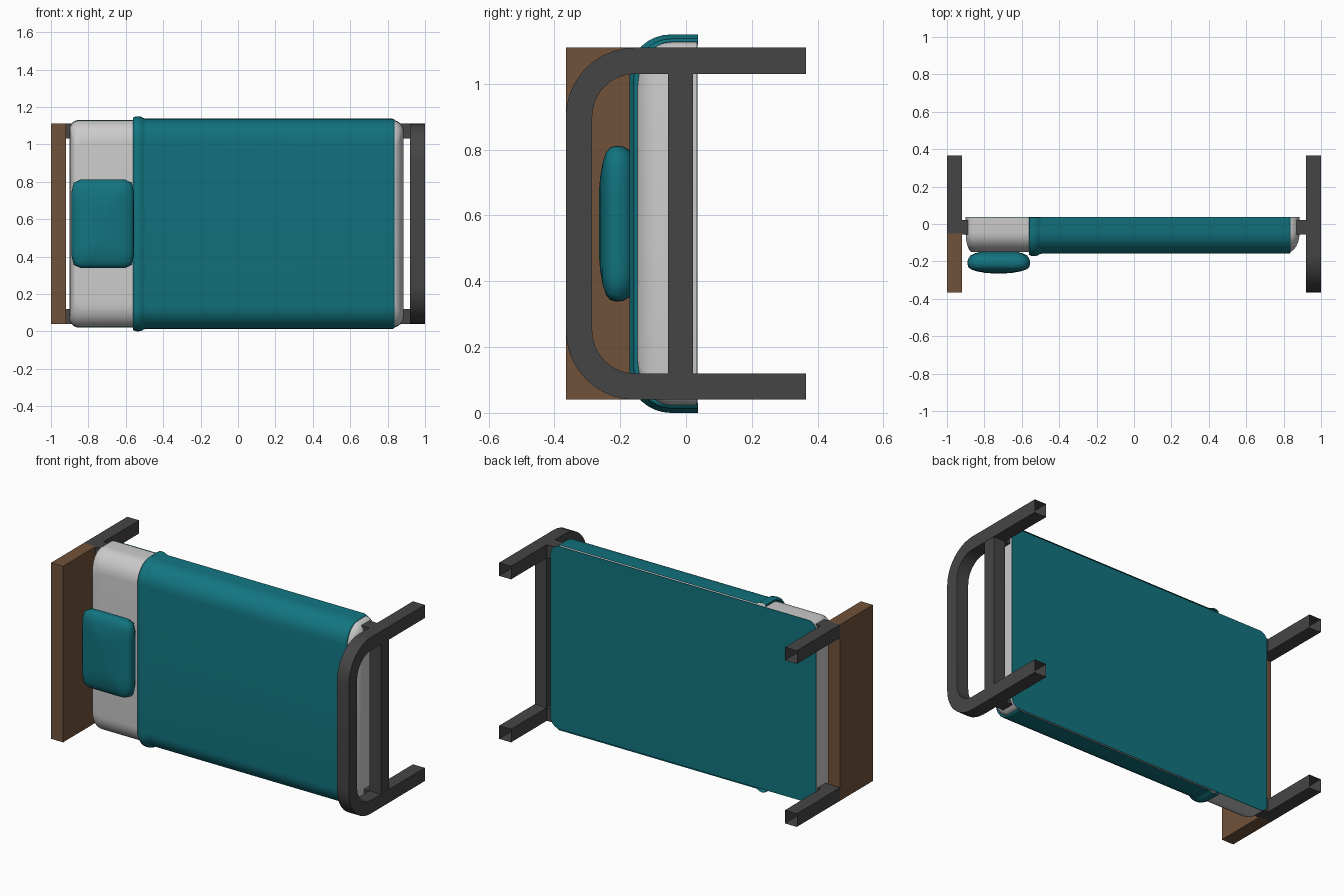
import bpy, bmesh
from math import sin, cos, pi

if "Cube" in bpy.data.objects:
    bpy.data.objects.remove(bpy.data.objects["Cube"])

ZC = 0.575  # middle of the bed width


def material(name, rgb):
    m = bpy.data.materials.new(name)
    m.diffuse_color = (*rgb, 1)
    m.use_nodes = True
    m.node_tree.nodes["Principled BSDF"].inputs["Base Color"].default_value = m.diffuse_color
    return m


TEAL = material("teal_cloth", (0.006, 0.175, 0.215))
WOOD = material("brown_wood", (0.165, 0.085, 0.042))
METAL = material("dark_metal", (0.06, 0.06, 0.06))
SHEET = material("light_cloth", (0.55, 0.55, 0.55))


def loft(name, rings, mat, closed=True, start=False, end=False, angle=40):
    """Skin a list of matching point rings, with optional end caps."""
    bm = bmesh.new()
    vs = [[bm.verts.new(p) for p in r] for r in rings]
    n = len(rings[0])
    for a, b in zip(vs, vs[1:]):
        for i in range(n if closed else n - 1):
            j = (i + 1) % n
            bm.faces.new((a[i], a[j], b[j], b[i]))
    if start:
        bm.faces.new(vs[0])
    if end:
        bm.faces.new(vs[-1])
    bmesh.ops.recalc_face_normals(bm, faces=bm.faces)
    me = bpy.data.meshes.new(name)
    bm.to_mesh(me)
    bm.free()
    me.materials.append(mat)
    ob = bpy.data.objects.new(name, me)
    bpy.context.collection.objects.link(ob)
    bpy.ops.object.select_all(action='DESELECT')
    ob.select_set(True)
    bpy.context.view_layer.objects.active = ob
    if angle:
        bpy.ops.object.shade_smooth_by_angle(angle=angle * pi / 180)
    return ob


def box(name, x, y, z, mat, caps=True):
    """Box running along y; open ends when caps is False."""
    rings = [[(x[0], t, z[0]), (x[1], t, z[0]), (x[1], t, z[1]), (x[0], t, z[1])] for t in y]
    return loft(name, rings, mat, start=caps, end=caps, angle=0)


def bed_ring(y, x0, x1, hz, r0, r1):
    """Rounded rectangle in the xz plane; r0 = head corner radius, r1 = foot."""
    pts = []
    corners = [(x1 - r1, 1, r1, 0), (x0 + r0, 1, r0, 1), (x0 + r0, -1, r0, 2), (x1 - r1, -1, r1, 3)]
    for cx, s, r, q in corners:
        for k in range(7):
            a = (q + k / 6) * pi / 2
            pts.append((cx + r * cos(a), y, ZC + s * (hz - r) + r * sin(a)))
    return pts


# Mattress with rounded upper edges
rings = [bed_ring(0.034, -0.9, 0.885, 0.553, 0.05, 0.06)]
for k in range(9):
    a = k / 8 * pi / 2
    t = 1 - cos(a)
    rings.append(bed_ring(-0.045 - 0.105 * sin(a), -0.9 + 0.035 * t, 0.885 - 0.06 * t,
                          0.553 - 0.12 * t, 0.05, 0.06))
loft("mattress", rings, SHEET, start=True, end=True)

# Flat cloth under the mattress
loft("under_sheet", [bed_ring(y, -0.9, 0.885, 0.555, 0.05, 0.06) for y in (0.0345, 0.037)],
     TEAL, start=True, end=True)


# Blanket draped over top and sides, with a rolled fold near the pillow
def drape(x, off):
    half = [(0.036, 0.553 + off)]
    for k in range(9):
        a = k / 8 * pi / 2
        half.append((-0.045 - (0.105 + off) * sin(a), 0.433 + off + 0.12 * cos(a)))
    return [(x, y, ZC + z) for y, z in half] + [(x, y, ZC - z) for y, z in reversed(half)]


stations = [(-0.55, -0.002), (-0.562, 0.006), (-0.56, 0.015), (-0.548, 0.021), (-0.532, 0.022),
            (-0.516, 0.019), (-0.505, 0.012), (-0.495, 0.009), (0.825, 0.009), (0.835, 0.006),
            (0.838, 0.0), (0.835, -0.006), (0.8, -0.008)]
loft("blanket", [drape(x, o) for x, o in stations], TEAL, closed=False, angle=50)


# Pillow: stacked soft rectangles
def pillow_ring(y, inset):
    pts = []
    for k in range(40):
        a = k / 40 * 2 * pi
        c, s = cos(a), sin(a)
        d = (abs(c) ** 9 + abs(s) ** 9) ** (1 / 9)
        pts.append((-0.723 + (0.168 - inset) * c / d, y, ZC + (0.237 - inset) * s / d))
    return pts


layers = [(-0.145, 0.09), (-0.155, 0.045), (-0.17, 0.015), (-0.19, 0.003), (-0.21, 0), (-0.23, 0.005),
          (-0.243, 0.02), (-0.253, 0.05), (-0.261, 0.095), (-0.265, 0.145)]
loft("pillow", [pillow_ring(*l) for l in layers], TEAL, start=True, end=True, angle=60)

# Headboard and its two open-ended legs
box("headboard", (-1, -0.92), (-0.365, -0.05), (0.04, 1.11), WOOD)
sides = (("lower", 0.04), ("upper", 1.03))
for side, z in sides:
    box(f"head_leg_{side}", (-1, -0.92), (-0.05, 0.365), (z, z + 0.08), METAL, caps=False)
    box(f"side_rail_{side}", (-0.92, 0.92), (-0.055, 0.022), (z, z + 0.08), METAL)

# Foot frame: square tube bent into a U, legs left open
path = [(0.365, 0.08, 0, -1)]
for q, zc in ((0, 0.25), (1, 0.90)):
    for k in range(11):
        a = (q + k / 10) * pi / 2
        ny, nz = -sin(a), -cos(a)
        path.append((-0.155 + 0.17 * ny, zc + 0.17 * nz, ny, nz))
path.append((0.365, 1.07, 0, 1))
rings = []
for y, z, ny, nz in path:
    rings.append([(x, y + s * 0.04 * ny, z + s * 0.04 * nz)
                  for x, s in ((0.92, -1), (1, -1), (1, 1), (0.92, 1))])
loft("foot_frame", rings, METAL, angle=30)
box("foot_crossbar", (0.921, 0.999), (-0.055, 0.022), (0.11, 1.04), METAL)
